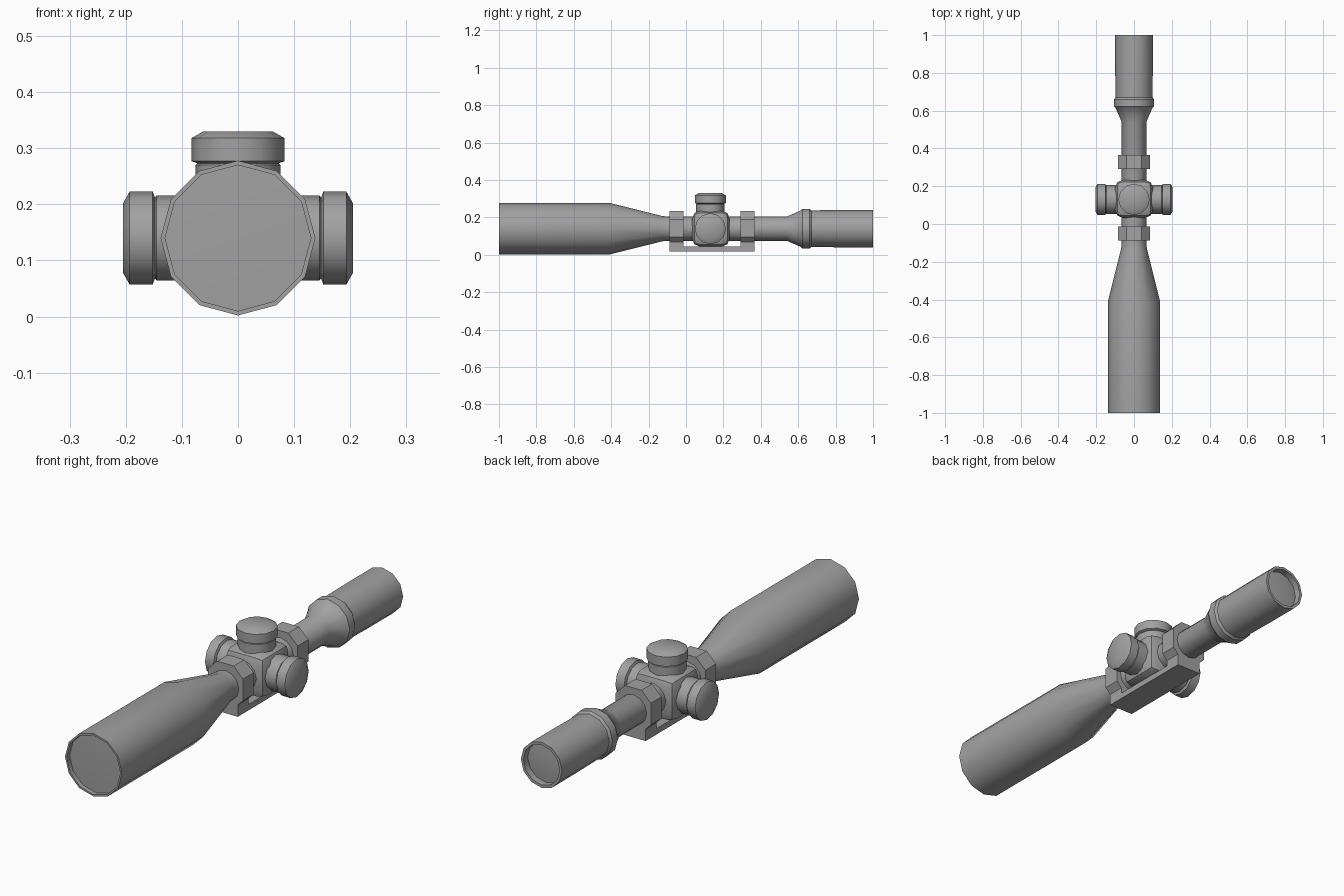
import bpy, bmesh, math
from mathutils import Matrix, Vector

if "Cube" in bpy.data.objects:
    bpy.data.objects.remove(bpy.data.objects["Cube"], do_unlink=True)

grey = bpy.data.materials.new("matte grey")
grey.use_nodes = True
COLOUR = (0.36, 0.36, 0.36, 1)
grey.diffuse_color = COLOUR
bsdf = grey.node_tree.nodes["Principled BSDF"]
bsdf.inputs["Base Color"].default_value = COLOUR
bsdf.inputs["Roughness"].default_value = 0.6

AXIS_Z = 0.14    # height of the optical axis
TURRET_Y = 0.13  # position of the adjustment turrets


def finish(name, bm, smooth=None):
    bmesh.ops.recalc_face_normals(bm, faces=bm.faces)
    mesh = bpy.data.meshes.new(name)
    bm.to_mesh(mesh)
    bm.free()
    mesh.materials.append(grey)
    obj = bpy.data.objects.new(name, mesh)
    bpy.context.collection.objects.link(obj)
    if smooth:
        bpy.ops.object.select_all(action='DESELECT')
        bpy.context.view_layer.objects.active = obj
        obj.select_set(True)
        bpy.ops.object.shade_smooth_by_angle(angle=math.radians(smooth))
    return obj


def lathe(name, profile, direction, origin, sides=12):
    """Revolve (radius, distance) points around a direction."""
    bm = bmesh.new()
    turn = Vector((0, 0, 1)).rotation_difference(Vector(direction)).to_matrix().to_4x4()
    place = Matrix.Translation(origin) @ turn
    rings = []
    for r, d in profile:
        count = sides if r > 0 else 1
        rings.append([bm.verts.new(place @ Vector((
            r * math.cos(math.tau * i / sides),
            r * math.sin(math.tau * i / sides), d))) for i in range(count)])
    for a, b in zip(rings, rings[1:]):
        for i in range(sides):
            j = (i + 1) % sides
            corners = [a[i % len(a)], a[j % len(a)], b[j % len(b)], b[i % len(b)]]
            bm.faces.new(list(dict.fromkeys(corners)))
    return finish(name, bm, 35)


def box(name, size, centre, bevel=0):
    bm = bmesh.new()
    bmesh.ops.create_cube(bm, size=1)
    bmesh.ops.scale(bm, vec=size, verts=bm.verts)
    bmesh.ops.translate(bm, vec=centre, verts=bm.verts)
    if bevel:
        bmesh.ops.bevel(bm, geom=bm.edges[:], offset=bevel, segments=2,
                        profile=0.5, affect='EDGES')
    return finish(name, bm, 40 if bevel else None)


# Main tube with the recessed glass at both ends
lathe("scope_tube", [
    (0, -0.985), (0.13, -0.98), (0.13, -1), (0.138, -1), (0.138, -0.41),
    (0.068, -0.13), (0.065, -0.1), (0.065, 0.54), (0.098, 0.615),
    (0.106, 0.622), (0.106, 0.66), (0.098, 0.67), (0.1, 0.85), (0.1, 1),
    (0.088, 1), (0.088, 0.97), (0, 0.98)],
    (0, 1, 0), (0, 0, AXIS_Z))

# Rounded turret housing
box("turret_housing", (0.2, 0.2, 0.19), (0, TURRET_Y + 0.003, AXIS_Z), 0.04)

# Top and side turrets with grooved necks and chamfered caps
turret = [(0, 0.06), (0.076, 0.06), (0.076, 0.145), (0.072, 0.148),
          (0.083, 0.152), (0.083, 0.193), (0.062, 0.205), (0, 0.205)]
for name, way, shift in (("left_turret", (1, 0, 0), 0),
                         ("right_turret", (-1, 0, 0), 0),
                         ("top_turret", (0, 0, 1), -0.015)):
    lathe(name, [(r, d + shift) for r, d in turret], way,
          (0, TURRET_Y, AXIS_Z))

# Faceted mounting rings, each on a foot
for name, y in (("front", -0.05), ("rear", 0.328)):
    bm = bmesh.new()
    outline = [(0.04, 0.095), (0.085, 0.05), (0.085, -0.045), (0.06, -0.07)]
    outline += [(-x, z) for x, z in reversed(outline)]
    face = bm.faces.new([bm.verts.new((x, y - 0.037, AXIS_Z + z)) for x, z in outline])
    out = bmesh.ops.extrude_face_region(bm, geom=[face], use_keep_orig=True)
    bmesh.ops.translate(bm, vec=(0, 0.074, 0),
                        verts=[v for v in out["geom"] if isinstance(v, bmesh.types.BMVert)])
    finish(name + "_ring", bm)
    box(name + "_foot", (0.12, 0.074, 0.06), (0, y, 0.048))

# Rail joining the two feet
box("mount_rail", (0.12, 0.452, 0.026), (0, 0.139, 0.031))
